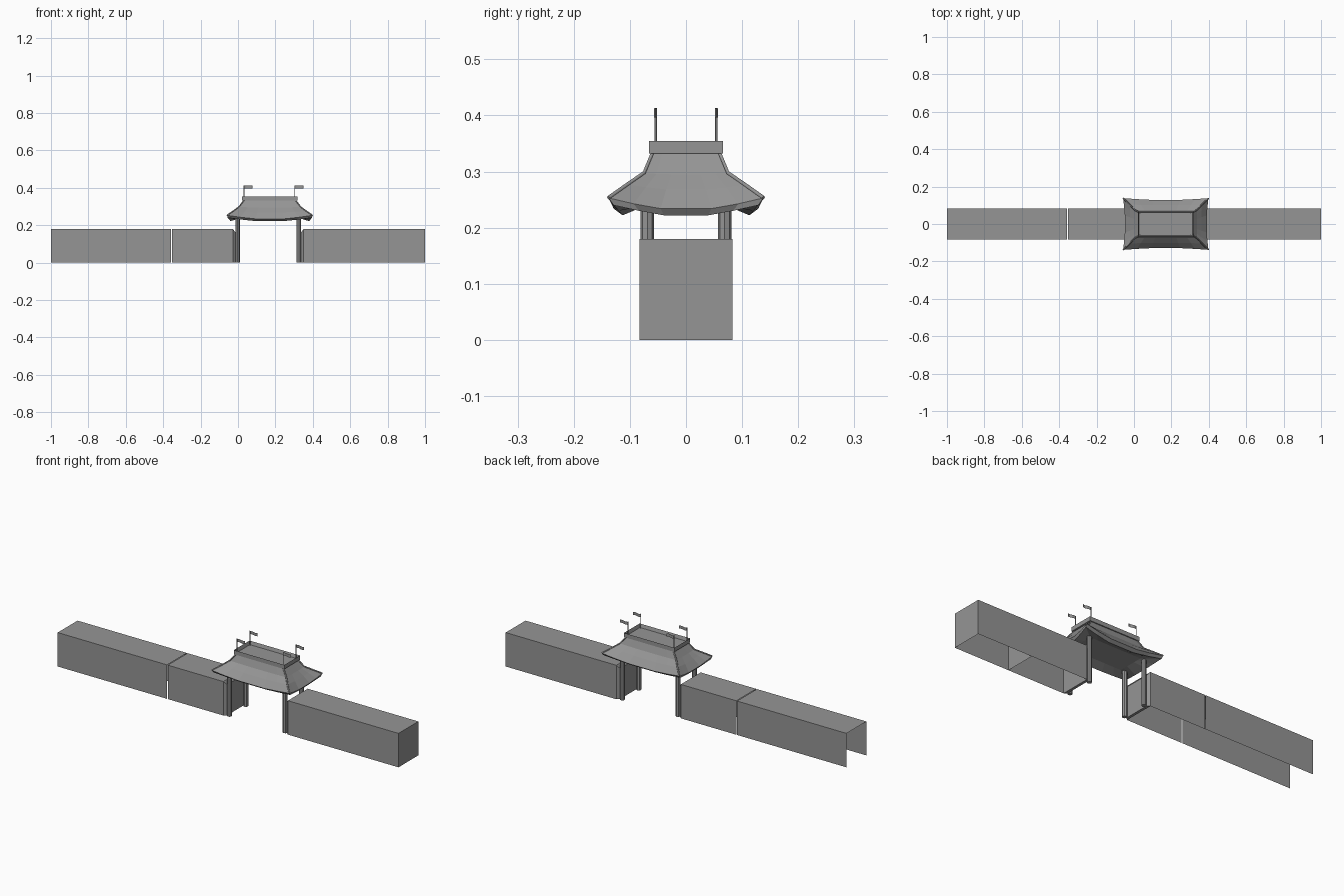
import bpy, bmesh
from math import sin, pi
from mathutils import Vector, Matrix

cube = bpy.data.objects.get("Cube")
if cube:
    bpy.data.objects.remove(cube, do_unlink=True)

stone = bpy.data.materials.new("plain grey")
stone.use_nodes = True
GREY = (0.3, 0.3, 0.3, 1)
stone.diffuse_color = GREY
stone.node_tree.nodes["Principled BSDF"].inputs["Base Color"].default_value = GREY

CX = 0.17          # centre of the gate roof
WALL_Y, WALL_Z = 0.083, 0.18


def finish(name, bm, recalc=True):
    if recalc:
        bmesh.ops.recalc_face_normals(bm, faces=bm.faces)
    mesh = bpy.data.meshes.new(name)
    bm.to_mesh(mesh)
    bm.free()
    mesh.materials.append(stone)
    obj = bpy.data.objects.new(name, mesh)
    bpy.context.collection.objects.link(obj)
    return obj


def add_box(bm, lo, hi):
    lo, hi = Vector(lo), Vector(hi)
    mat = Matrix.Translation((lo + hi) / 2) @ Matrix.Diagonal((*(hi - lo), 1))
    return bmesh.ops.create_cube(bm, size=1, matrix=mat)["verts"]


def wall(name, x0, x1, closed=()):
    """Hollow wall: top and two sides, with only the listed ends closed."""
    bm = bmesh.new()
    add_box(bm, (x0, -WALL_Y, 0), (x1, WALL_Y, WALL_Z))
    bm.normal_update()
    keep = {"left": 1, "right": -1}
    drop = [f for f in bm.faces if f.normal.z < -0.5 or
            (abs(f.normal.x) > 0.5 and round(f.normal.x) not in [keep[c] for c in closed])]
    bmesh.ops.delete(bm, geom=drop, context="FACES")
    finish(name, bm, recalc=False)


# Wall sections
wall("right_wall_outer", -1, -0.68)
wall("right_wall_middle", -0.68, -0.358)
wall("right_wall_inner", -0.354, -0.028)
wall("left_wall_inner", 0.351, 0.68, ("left",))
wall("left_wall_outer", 0.68, 1, ("left",))

# Tapered wall ends facing the gateway
for name, x0, x1 in (("right_wall_end", -0.028, -0.014), ("left_wall_end", 0.351, 0.337)):
    bm = bmesh.new()
    verts = add_box(bm, (min(x0, x1), -WALL_Y, 0), (max(x0, x1), WALL_Y, WALL_Z))
    for v in verts:
        if abs(v.co.x - x1) < 0.001:
            v.co.y *= 0.85
            v.co.z *= 0.9
    finish(name, bm)

# Gate posts
for side, x in (("right", -0.002), ("left", 0.325)):
    for end, y in (("front", -0.069), ("back", 0.069)):
        bm = bmesh.new()
        bmesh.ops.create_cone(bm, cap_ends=True, segments=8, radius1=0.012, radius2=0.012,
                              depth=0.25, matrix=Matrix.Translation((x, y, 0.125)))
        finish(f"{end}_{side}_post", bm)

# Curved hip roof: each ring is half width, half depth, height, corner lift, corner flare
RINGS = [(0.15, 0.07, 0.24, 0, 0), (0.21, 0.113, 0.222, 0.018, 0.016),
         (0.219, 0.129, 0.234, 0.019, 0.009), (0.19, 0.101, 0.268, 0.009, 0.003),
         (0.166, 0.075, 0.295, 0.002, 0), (0.138, 0.06, 0.333, 0, 0)]
STEPS = (-1, -0.7, -0.35, 0.35, 0.7)


def ring_points(hx, hy, z, lift, flare):
    points = []
    for turn in range(4):
        for s in STEPS:
            bend = max(0, (abs(s) - 0.35) / 0.65) ** 1.3
            a, b = s, 1
            px, py = ((a, -b), (b, a), (-a, b), (-b, -a))[turn]
            grow = flare * bend
            points.append(Vector((CX + px * (hx + grow), py * (hy + grow), z + lift * bend)))
    return points


bm = bmesh.new()
loops = [[bm.verts.new(p) for p in ring_points(*r)] for r in RINGS]
count = len(loops[0])
for low, high in zip(loops, loops[1:]):
    for i in range(count):
        j = (i + 1) % count
        bm.faces.new((low[i], low[j], high[j], high[i]))
bm.faces.new(loops[0])
bm.faces.new(loops[-1])
roof = finish("curved_roof", bm)

# Hip ridges along the four roof corners
for n, (sx, sy) in enumerate(((-1, -1), (1, -1), (1, 1), (-1, 1))):
    curve = bpy.data.curves.new("hip_ridge", "CURVE")
    curve.dimensions = "3D"
    curve.bevel_depth = 0.004
    curve.bevel_resolution = 0
    curve.use_fill_caps = True
    spline = curve.splines.new("POLY")
    path = RINGS[2:]
    spline.points.add(len(path) - 1)
    for point, (hx, hy, z, lift, flare) in zip(spline.points, path):
        point.co = (CX + sx * (hx + flare), sy * (hy + flare), z + lift, 1)
    curve.materials.append(stone)
    obj = bpy.data.objects.new(f"hip_ridge_{n + 1}", curve)
    bpy.context.collection.objects.link(obj)

# Open parapet on top of the roof
bm = bmesh.new()
add_box(bm, (CX - 0.148, -0.066, 0.332), (CX + 0.148, 0.066, 0.354))
bm.normal_update()
top = [f for f in bm.faces if f.normal.z > 0.5]
bmesh.ops.inset_region(bm, faces=top, thickness=0.008)
for v in top[0].verts:
    v.co.z -= 0.018
finish("roof_parapet", bm)

# Flag poles with waving flags
for side, x in (("right", 0.032), ("left", 0.303)):
    for end, y in (("front", -0.054), ("back", 0.054)):
        bm = bmesh.new()
        bmesh.ops.create_cone(bm, cap_ends=True, segments=6, radius1=0.002, radius2=0.002,
                              depth=0.08, matrix=Matrix.Translation((x, y, 0.373)))
        finish(f"{end}_{side}_flag_pole", bm)
        bm = bmesh.new()
        pairs = []
        for i in range(7):
            t = i / 6
            co = Vector((x + 0.046 * t, y + 0.003 * sin(2 * pi * t), 0.396))
            pairs.append([bm.verts.new(co), bm.verts.new(co + Vector((0, 0, 0.016)))])
        for a, b in zip(pairs, pairs[1:]):
            bm.faces.new((a[0], b[0], b[1], a[1]))
        finish(f"{end}_{side}_flag", bm)
